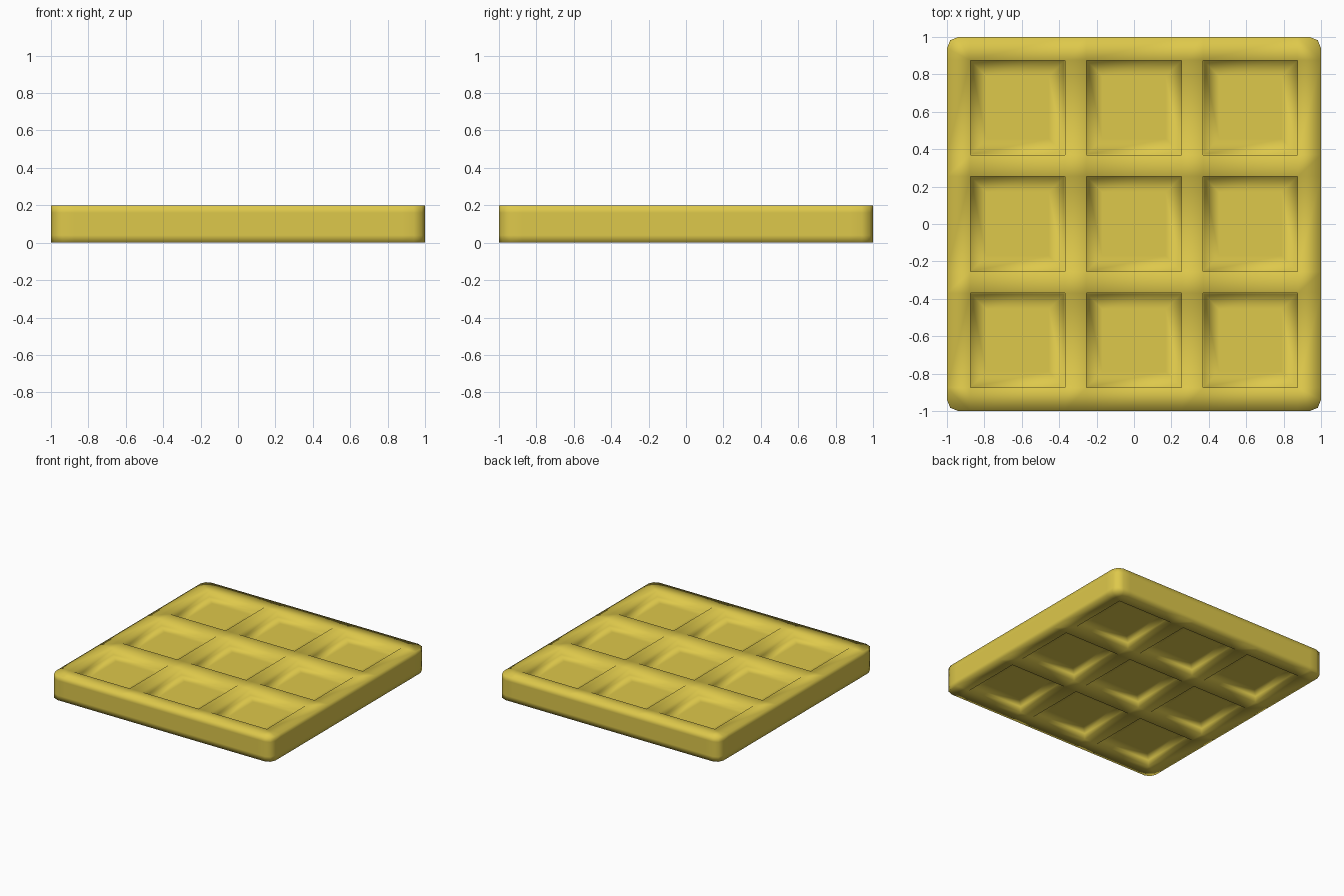
import bpy, bmesh

if "Cube" in bpy.data.objects:
    bpy.data.objects.remove(bpy.data.objects["Cube"])

DEPTH = 0.05                                   # pocket depth on each side
LINES = [-1, -0.875, -0.37, -0.255, 0.255, 0.37, 0.875, 1]
LEVELS = [0.0, 0.04, 0.16, 0.2]
N = len(LINES) - 1
TOP = len(LEVELS) - 1

bm = bmesh.new()
verts = {}


def v(i, j, k):
    if (i, j, k) not in verts:
        verts[i, j, k] = bm.verts.new((LINES[i], LINES[j], LEVELS[k]))
    return verts[i, j, k]


# top and bottom faces as a grid of ribs and pockets
pockets = []
for i in range(N):
    for j in range(N):
        ring = [(i, j), (i + 1, j), (i + 1, j + 1), (i, j + 1)]
        top = bm.faces.new([v(a, b, TOP) for a, b in ring])
        bottom = bm.faces.new([v(a, b, 0) for a, b in reversed(ring)])
        if i % 2 and j % 2:
            pockets += [top, bottom]

# outer side walls
for k in range(TOP):
    for i in range(N):
        for (a, b), (c, d) in (((i, 0), (i + 1, 0)), ((i + 1, N), (i, N)),
                               ((0, i + 1), (0, i)), ((N, i), (N, i + 1))):
            bm.faces.new([v(a, b, k), v(c, d, k), v(c, d, k + 1), v(a, b, k + 1)])
bm.normal_update()

# sink the pockets with upright walls, then a loop round each floor
bmesh.ops.inset_individual(bm, faces=pockets, thickness=0.001, depth=-DEPTH)
bmesh.ops.inset_individual(bm, faces=pockets, thickness=0.12, depth=0)

# rounded upright corners
corners = [e for e in bm.edges
           if all(abs(p.co.x) > 0.999 and abs(p.co.y) > 0.999 for p in e.verts)]
bmesh.ops.bevel(bm, geom=corners, offset=0.06, segments=2, profile=0.5,
                affect='EDGES')
bmesh.ops.recalc_face_normals(bm, faces=bm.faces[:])
for f in bm.faces:
    f.smooth = True

mesh = bpy.data.meshes.new("waffle")
bm.to_mesh(mesh)
bm.free()
golden = bpy.data.materials.new("golden_yellow")
golden.diffuse_color = (0.73, 0.58, 0.07, 1)
golden.use_nodes = True
golden.node_tree.nodes["Principled BSDF"].inputs["Base Color"].default_value = golden.diffuse_color
mesh.materials.append(golden)
bpy.context.collection.objects.link(bpy.data.objects.new("waffle", mesh))
